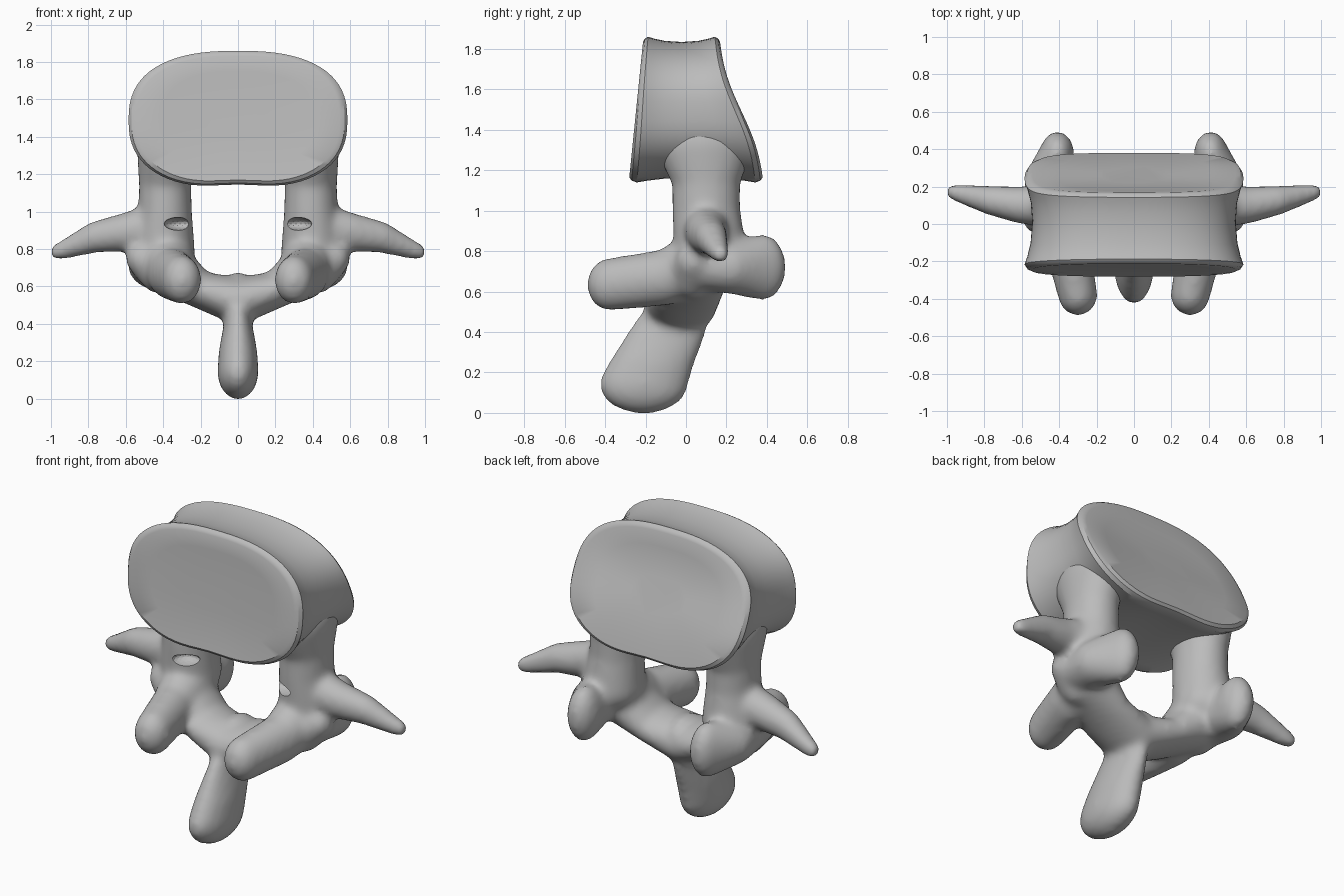
import bpy, bmesh, math
from mathutils import Vector, Matrix

if "Cube" in bpy.data.objects:
    bpy.data.objects.remove(bpy.data.objects["Cube"], do_unlink=True)

bone = bpy.data.materials.new("bone_grey")
bone.use_nodes = True
GREY = (0.5, 0.5, 0.5, 1)
bone.diffuse_color = GREY
bone.node_tree.nodes["Principled BSDF"].inputs["Base Color"].default_value = GREY


def finish(bm, name):
    mesh = bpy.data.meshes.new(name)
    bmesh.ops.recalc_face_normals(bm, faces=bm.faces[:])
    bm.to_mesh(mesh)
    bm.free()
    mesh.materials.append(bone)
    ob = bpy.data.objects.new(name, mesh)
    bpy.context.collection.objects.link(ob)
    return ob


def ellipsoid(bm, centre, radii):
    m = Matrix.Translation(centre) @ Matrix.Diagonal((*radii, 1))
    return bmesh.ops.create_icosphere(bm, subdivisions=3, radius=1, matrix=m)["verts"]


def chain(target, links, side=1):
    """Hull each pair of neighbouring ellipsoids into one tapered limb."""
    for a, b in zip(links, links[1:]):
        pts = bmesh.new()
        for c, r in (a, b):
            ellipsoid(pts, (c[0] * side, c[1], c[2]), r)
        hull = bmesh.new()
        for v in pts.verts:
            hull.verts.new(v.co)
        pts.free()
        res = bmesh.ops.convex_hull(hull, input=hull.verts[:])
        loose = {v for v in res["geom_interior"] + res["geom_unused"]
                 if isinstance(v, bmesh.types.BMVert) and v.is_valid}
        bmesh.ops.delete(hull, geom=list(loose), context="VERTS")
        tmp = bpy.data.meshes.new("tmp")
        hull.to_mesh(tmp)
        hull.free()
        target.from_mesh(tmp)
        bpy.data.meshes.remove(tmp)


# Vertebral body: rounded outline lofted between two tilted end plates
def body_point(t, s, angle):
    c, n = math.cos(angle), math.sin(angle)
    x = 0.585 * s * math.copysign(abs(c) ** 0.8, c)
    z = 1.49 + 0.37 * s * math.copysign(abs(n) ** 0.8, n)
    if n < 0:
        z += 0.025 * s * math.exp(-(x / 0.2) ** 2)
    h = (z - 1.12) / 0.74
    front = -0.285 + 0.075 * h
    back = 0.385 - 0.22 * h + 0.02 * math.sin(math.pi * 2 * h)
    return Vector((x, front + (back - front) * t, z))


SEG = 72
RINGS = [(0.02, 0.3), (0.012, 0.7), (0, 0.93), (0.02, 0.975), (0.06, 1),
         (0.14, 0.975), (0.28, 0.945), (0.5, 0.93)]
RINGS += [(1 - t, s) for t, s in reversed(RINGS[:-1])]
bm = bmesh.new()
loops = [[bm.verts.new(body_point(t, s, 2 * math.pi * i / SEG)) for i in range(SEG)]
         for t, s in RINGS]
for a, b in zip(loops, loops[1:]):
    for i in range(SEG):
        j = (i + 1) % SEG
        bm.faces.new((a[i], a[j], b[j], b[i]))
bm.faces.new(loops[0])
bm.faces.new(loops[-1])
body = finish(bm, "vertebral_body")
bpy.context.view_layer.objects.active = body
body.select_set(True)
bpy.ops.object.shade_smooth_by_angle(angle=math.radians(32))
body.select_set(False)

# Neural arch: limbs as chains of (centre, radii)
PEDICLE = [((0.39, 0.09, 1.32), (0.15, 0.24, 0.16)),
           ((0.39, 0.1, 1.14), (0.14, 0.17, 0.08)),
           ((0.39, 0.1, 1.0), (0.145, 0.17, 0.12)),
           ((0.4, 0.12, 0.8), (0.17, 0.18, 0.14))]
TRANSVERSE = [((0.45, 0.1, 0.91), (0.14, 0.12, 0.13)),
              ((0.6, 0.1, 0.89), (0.1, 0.1, 0.105)),
              ((0.76, 0.125, 0.865), (0.08, 0.08, 0.085)),
              ((0.96, 0.17, 0.785), (0.05, 0.045, 0.045))]
SUPERIOR = [((0.44, 0.1, 0.72), (0.14, 0.14, 0.12)),
            ((0.46, 0.22, 0.72), (0.13, 0.13, 0.13)),
            ((0.41, 0.38, 0.72), (0.09, 0.115, 0.165))]
INFERIOR = [((0.38, 0.1, 0.76), (0.15, 0.14, 0.16)),
            ((0.36, -0.1, 0.67), (0.125, 0.12, 0.14)),
            ((0.3, -0.38, 0.635), (0.105, 0.11, 0.13))]
SIDE_KNOB = [((0.42, 0.03, 0.7), (0.12, 0.12, 0.14)),
             ((0.52, 0.04, 0.75), (0.08, 0.09, 0.09))]
LAMINA = [((0.38, 0.06, 0.71), (0.13, 0.16, 0.15)),
          ((0.2, 0.0, 0.58), (0.09, 0.18, 0.1)),
          ((0.0, -0.03, 0.52), (0.075, 0.18, 0.13))]
SPINE = [((0, 0.0, 0.57), (0.07, 0.14, 0.11)),
         ((0, -0.09, 0.4), (0.075, 0.19, 0.1)),
         ((0, -0.17, 0.24), (0.105, 0.21, 0.1)),
         ((0, -0.21, 0.14), (0.11, 0.22, 0.145))]

bm = bmesh.new()
for side in (1, -1):
    for limb in (PEDICLE, TRANSVERSE, SUPERIOR, INFERIOR, SIDE_KNOB, LAMINA):
        chain(bm, limb, side)
chain(bm, SPINE)
arch = finish(bm, "neural_arch")
remesh = arch.modifiers.new("fuse", "REMESH")
remesh.mode = "VOXEL"
remesh.voxel_size = 0.018
remesh.use_smooth_shade = True
soften = arch.modifiers.new("soften", "SMOOTH")
soften.factor = 0.5
soften.iterations = 14

# Small slots on the front of the pedicles
bm = bmesh.new()
for side in (1, -1):
    ellipsoid(bm, (0.31 * side, -0.06, 0.935), (0.085, 0.09, 0.036))
cutter = finish(bm, "slot_cutter")
cutter.hide_render = True
cutter.hide_viewport = True
cut = arch.modifiers.new("slots", "BOOLEAN")
cut.operation = "DIFFERENCE"
cut.object = cutter
